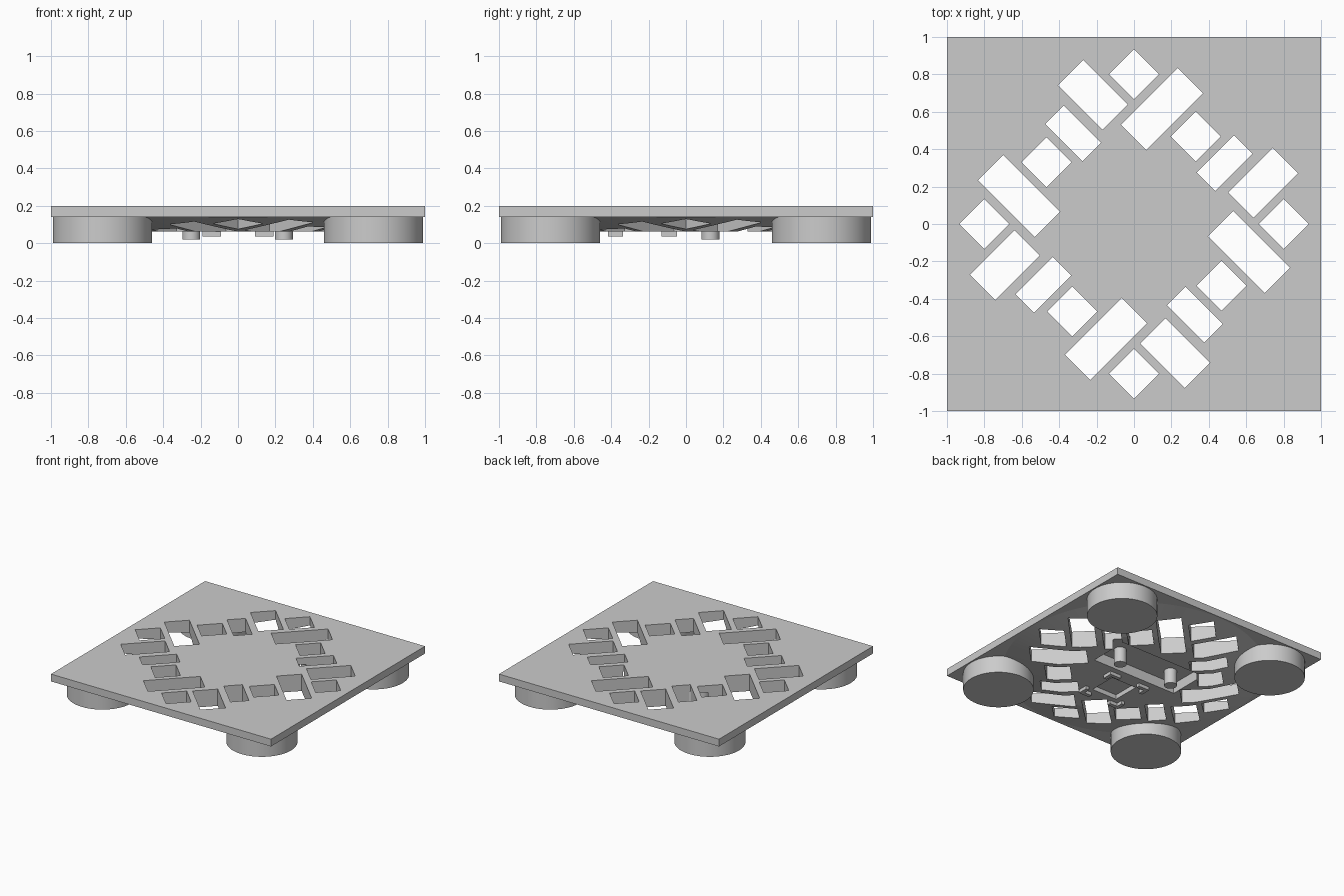
import bpy, bmesh, math
from mathutils import Matrix, Vector

cube = bpy.data.objects.get("Cube")
if cube:
    bpy.data.objects.remove(cube, do_unlink=True)

grey = bpy.data.materials.new("plain grey")
grey.use_nodes = True
grey.diffuse_color = (0.6, 0.6, 0.6, 1)
grey.node_tree.nodes["Principled BSDF"].inputs["Base Color"].default_value = (0.6, 0.6, 0.6, 1)


def box(bm, x, y, z0, z1, sx, sy, angle=0.0):
    """Box centred on x, y between two heights, turned about z."""
    m = (Matrix.Translation((x, y, (z0 + z1) / 2)) @ Matrix.Rotation(angle, 4, 'Z')
         @ Matrix.Diagonal((sx, sy, z1 - z0, 1)))
    bmesh.ops.create_cube(bm, size=1, matrix=m)


def cone(bm, x, y, z0, z1, r0, r1, sides):
    bmesh.ops.create_cone(bm, cap_ends=True, segments=sides, radius1=r0, radius2=r1,
                          depth=z1 - z0, matrix=Matrix.Translation((x, y, (z0 + z1) / 2)))


def make(name, bm):
    mesh = bpy.data.meshes.new(name)
    bm.to_mesh(mesh)
    bm.free()
    ob = bpy.data.objects.new(name, mesh)
    bpy.context.collection.objects.link(ob)
    mesh.materials.append(grey)
    return ob


def activate(ob):
    bpy.ops.object.select_all(action='DESELECT')
    ob.select_set(True)
    bpy.context.view_layer.objects.active = ob


def combine(target, other, operation):
    """Apply a boolean and drop the helper."""
    other.hide_render = True
    activate(target)
    mod = target.modifiers.new("cut", 'BOOLEAN')
    mod.operation = operation
    mod.solver = 'EXACT'
    mod.object = other
    bpy.ops.object.modifier_apply(modifier=mod.name)
    bpy.data.objects.remove(other, do_unlink=True)


def smooth(ob):
    activate(ob)
    bpy.ops.object.shade_smooth_by_angle(angle=math.radians(5))


# Square top plate with a shallow truncated cone beneath
bm = bmesh.new()
box(bm, 0, 0, 0.14, 0.2, 2, 2)
plate = make("top_plate", bm)
bm = bmesh.new()
cone(bm, 0, 0, 0.062, 0.142, 0.6, 0.998, 128)
combine(plate, make("under_body", bm), 'UNION')

# Ring of slanted openings: one quarter, repeated by rotation
openings = [(0, 0.8, 0.19), (0.15, 0.615, 0.43), (0.33, 0.468, 0.19),
            (0.485, 0.325, 0.283), (0.69, 0.22, 0.335)]
bm = bmesh.new()
for quarter in range(4):
    turn = quarter * math.pi / 2
    for x, y, length in openings:
        p = Matrix.Rotation(turn, 3, 'Z') @ Vector((x, y, 0))
        width = 0.14 if length == 0.283 else 0.19
        box(bm, p.x, p.y, -0.1, 0.4, length, width, turn + math.pi / 4)
combine(plate, make("opening_cutter", bm), 'DIFFERENCE')

# Underside recesses: wide bay and small square pocket
bm = bmesh.new()
box(bm, 0, 0.17, 0, 0.145, 0.78, 0.34)
box(bm, 0, -0.233, 0, 0.1, 0.23, 0.23)
combine(plate, make("recess_cutter", bm), 'DIFFERENCE')
smooth(plate)

# Round feet
for x, side in ((-1, "right"), (1, "left")):
    for y, end in ((-1, "front"), (1, "back")):
        bm = bmesh.new()
        cone(bm, x * 0.725, y * 0.725, 0, 0.15, 0.265, 0.265, 96)
        smooth(make(f"{end}_{side}_foot", bm))

# Pegs standing in the bay
for x, side in ((-0.25, "right"), (0.245, "left")):
    bm = bmesh.new()
    cone(bm, x, 0.13, 0.02, 0.15, 0.048, 0.048, 80)
    smooth(make(f"{side}_peg", bm))

# Corner brackets around the square pocket
bm = bmesh.new()
for sx in (-1, 1):
    for sy in (-1, 1):
        box(bm, sx * 0.14, -0.233 + sy * 0.17, 0.035, 0.07, 0.1, 0.03)
        box(bm, sx * 0.175, -0.233 + sy * 0.13, 0.035, 0.07, 0.03, 0.055)
make("corner_brackets", bm)
